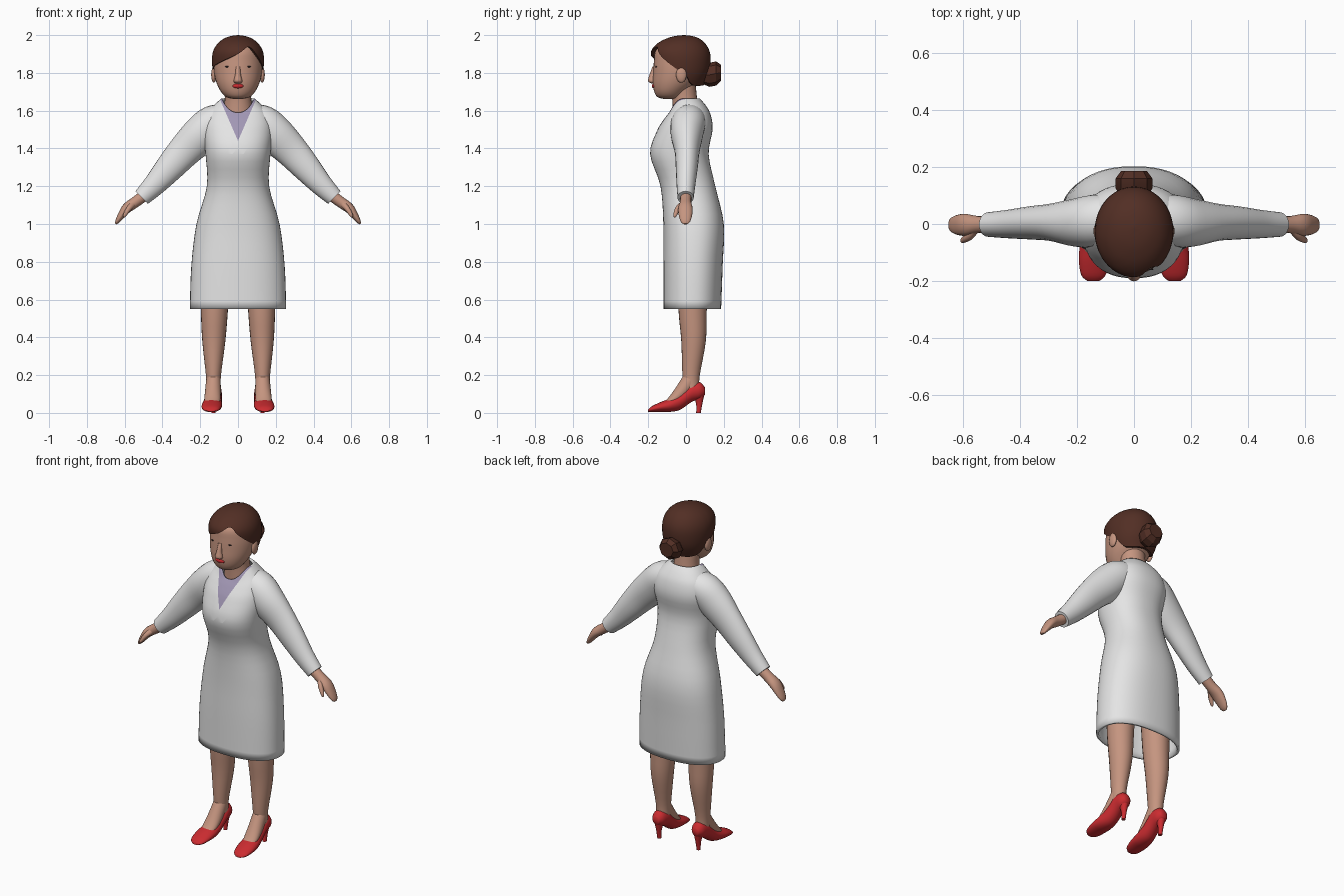
import bpy, bmesh, math
from mathutils import Vector

cube = bpy.data.objects.get("Cube")
if cube:
    bpy.data.objects.remove(cube, do_unlink=True)


def material(name, rgb):
    m = bpy.data.materials.new(name)
    m.use_nodes = True
    m.diffuse_color = (*rgb, 1)
    m.node_tree.nodes["Principled BSDF"].inputs["Base Color"].default_value = (*rgb, 1)
    return m


WHITE = material("coat white", (0.78, 0.78, 0.78))
LILAC = material("blouse lilac", (0.36, 0.31, 0.46))
SKIN = material("skin", (0.56, 0.3, 0.215))
BROWN = material("hair brown", (0.085, 0.028, 0.018))
RED = material("shoe red", (0.6, 0.025, 0.03))
DARK = material("eye dark", (0.03, 0.02, 0.02))
X, Y, Z = Vector((1, 0, 0)), Vector((0, 1, 0)), Vector((0, 0, 1))


def finish(name, bm, mats, mirror=False, angle=50):
    bmesh.ops.remove_doubles(bm, verts=bm.verts, dist=0.0003)
    bmesh.ops.recalc_face_normals(bm, faces=bm.faces)
    me = bpy.data.meshes.new(name)
    bm.to_mesh(me)
    bm.free()
    for m in mats:
        me.materials.append(m)
    for p in me.polygons:
        p.use_smooth = True
    me.set_sharp_from_angle(angle=math.radians(angle))
    ob = bpy.data.objects.new(name, me)
    bpy.context.collection.objects.link(ob)
    if mirror:
        ob.modifiers.new("Mirror", "MIRROR")
    return ob


def smooth_path(keys, steps):
    """Catmull-Rom samples through rows of numbers."""
    out = []
    for i in range(len(keys) - 1):
        a, b, c, d = (keys[min(max(i + k, 0), len(keys) - 1)] for k in (-1, 0, 1, 2))
        for s in range(steps):
            t = s / steps
            out.append([0.5 * (2 * q + (r - p) * t + (2 * p - 5 * q + 4 * r - w) * t * t
                               + (3 * q - p - 3 * r + w) * t ** 3)
                        for p, q, r, w in zip(a, b, c, d)])
    return out + [list(keys[-1])]


def skin_rings(bm, rings, caps):
    rows = [[bm.verts.new(p) for p in r] for r in rings]
    n = len(rows[0])
    for a, b in zip(rows, rows[1:]):
        for i in range(n):
            bm.faces.new((a[i], a[(i + 1) % n], b[(i + 1) % n], b[i]))
    if caps:
        bm.faces.new(rows[0])
        bm.faces.new(rows[-1])


def loft(keys, side=Y, axis=None, n=24, steps=4, power=2, caps=True):
    """Keys: x, y, z, radius across, radius along side, optional front dip."""
    keys = [tuple(k) + (0,) * (6 - len(k)) for k in keys]
    path = smooth_path(keys, steps) if steps > 1 else keys
    pw = lambda v: math.copysign(abs(v) ** (2 / power), v)
    rings = []
    for i, k in enumerate(path):
        t = axis or Vector(path[min(i + 1, len(path) - 1)][:3]) - Vector(path[max(i - 1, 0)][:3])
        across = t.cross(side).normalized()
        ring = []
        for j in range(n):
            a = math.tau * j / n
            p = Vector(k[:3]) + across * k[3] * pw(math.cos(a)) + side * k[4] * pw(math.sin(a))
            ring.append(p - Z * k[5] * max(0, -math.sin(a)) ** 2)
        rings.append(ring)
    bm = bmesh.new()
    skin_rings(bm, rings, caps)
    return bm


def ellipsoid(name, centre, size, mat, mirror=False):
    bm = bmesh.new()
    bmesh.ops.create_uvsphere(bm, u_segments=16, v_segments=10, radius=1)
    for v in bm.verts:
        v.co = Vector(centre) + Vector(a * b for a, b in zip(v.co, size))
    return finish(name, bm, [mat], mirror)


# Coat body, with the blouse as a V cut into the front
coat = loft([(0, .033, .55, .255, .153), (0, .037, .78, .247, .157), (0, .04, 1.0, .22, .16),
             (0, .01, 1.2, .165, .145), (0, -.035, 1.37, .172, .155),
             (0, -.007, 1.5, .185, .148, .01), (0, .005, 1.58, .165, .125, .03),
             (0, .003, 1.63, .125, .1, .05), (0, -.008, 1.665, .088, .08, .075)],
            axis=Z, n=48, power=2.3, caps=False)
V_TIP, V_SLOPE = 1.44, 2.3
for s in (1, -1):
    near = [f for f in coat.faces if f.calc_center_median().z > 1.38
            and f.calc_center_median().y < 0.02]
    geom = list({e for f in near for e in f.edges} | {v for f in near for v in f.verts}) + near
    bmesh.ops.bisect_plane(coat, geom=geom, dist=1e-5, plane_co=(0, 0, V_TIP),
                           plane_no=(s * V_SLOPE, 0, -1))
for f in coat.faces:
    c = f.calc_center_median()
    f.material_index = int(c.y < 0.0 and c.z > V_TIP + abs(c.x) * V_SLOPE)
body = finish("coat_body", coat, [WHITE, LILAC])
hem = body.modifiers.new("Thickness", "SOLIDIFY")
hem.thickness, hem.offset = 0.015, -1

# Sleeves, hands and thumbs
finish("sleeves", loft([(.05, .02, 1.57, .07, .08), (.13, .012, 1.535, .095, .092),
                        (.2, .005, 1.47, .1, .085), (.285, .006, 1.385, .088, .066),
                        (.365, .004, 1.295, .075, .058), (.44, 0, 1.21, .06, .05),
                        (.51, -.002, 1.14, .047, .043)]), [WHITE], True)
finish("hands", loft([(.49, 0, 1.155, .03, .03), (.545, -.002, 1.115, .029, .03),
                      (.587, -.003, 1.085, .027, .038), (.615, -.003, 1.05, .02, .036),
                      (.638, -.003, 1.015, .012, .026), (.647, -.003, 1.0, .004, .012)],
                     n=16), [SKIN], True)
finish("thumbs", loft([(.55, -.015, 1.11, .016, .016), (.575, -.042, 1.085, .014, .015),
                       (.598, -.056, 1.05, .01, .011), (.604, -.06, 1.035, .003, .004)],
                      n=12), [SKIN], True)

# Legs and feet
finish("legs", loft([(.12, .035, .85, .085, .085), (.125, .035, .55, .072, .075),
                     (.128, .04, .38, .061, .065), (.13, .027, .2, .04, .046),
                     (.13, .03, .12, .038, .04)], axis=Z), [SKIN], True)
finish("feet", loft([(.13, .025, .18, .042, .038), (.133, -.025, .11, .038, .042),
                     (.136, -.075, .065, .025, .042), (.138, -.115, .045, .012, .03)],
                    side=X), [SKIN], True)

# Shoes and heels
finish("shoes", loft([(.142, -.2, .012, .006, .02), (.142, -.18, .02, .016, .042),
                      (.14, -.13, .032, .027, .053), (.137, -.08, .042, .036, .053),
                      (.133, -.03, .063, .046, .047), (.13, .03, .108, .05, .044),
                      (.13, .075, .118, .044, .038), (.13, .1, .115, .02, .02)],
                     side=X, axis=Y), [RED], True)
finish("heels", loft([(.13, .066, .11, .03, .034), (.13, .07, .05, .015, .017),
                      (.13, .066, 0, .011, .012)], axis=Z, n=12), [RED], True)

# Neck, head and face
finish("neck", loft([(0, .0, 1.52, .085, .07), (0, -.002, 1.6, .077, .068),
                     (0, -.008, 1.67, .07, .066), (0, -.02, 1.75, .075, .07)], axis=Z),
       [SKIN])
finish("head", loft([(0, -.085, 1.663, .03, .035), (0, -.085, 1.672, .062, .066),
                     (0, -.08, 1.7, .09, .088), (0, -.06, 1.745, .113, .116),
                     (0, -.04, 1.8, .127, .134), (0, -.03, 1.86, .129, .14),
                     (0, -.03, 1.92, .115, .13), (0, -.02, 1.965, .07, .085),
                     (0, -.02, 1.98, .02, .02)], axis=Z, n=32), [SKIN])
finish("nose", loft([(0, -.165, 1.835, .012, .012), (0, -.175, 1.79, .015, .018),
                     (0, -.18, 1.757, .023, .021), (0, -.172, 1.745, .014, .012)],
                    axis=Z, n=12), [SKIN])
ellipsoid("lips", (0, -.169, 1.731), (.03, .012, .013), RED)
ellipsoid("eyes", (.056, -.158, 1.833), (.012, .004, .004), DARK, True)
ellipsoid("ears", (.128, -.025, 1.79), (.014, .028, .042), SKIN, True)


# Hair cap, with a side-parted hairline that varies around the head
def lookup(table, t):
    for a, b in zip(table, table[1:]):
        if t <= b[0]:
            f = (t - a[0]) / (b[0] - a[0])
            return [p + (q - p) * f for p, q in zip(a[1:], b[1:])]
    return table[-1][1:]


PROFILE = smooth_path([(1.72, 0, .085, .09), (1.745, -.008, .107, .105),
                       (1.8, -.02, .131, .143), (1.87, -.026, .138, .157),
                       (1.92, -.03, .13, .153), (1.96, -.024, .104, .122),
                       (1.985, -.015, .068, .08), (1.996, -.012, .034, .04),
                       (2.0, -.01, 0, 0)], 3)
HAIRLINE = smooth_path([(-180, 1.735), (-115, 1.735), (-97, 1.79), (-75, 1.83), (-45, 1.855),
                        (0, 1.9), (28, 1.94), (48, 1.89), (72, 1.835), (97, 1.79),
                        (115, 1.735), (180, 1.735)], 3)
COLS, ROWS = 72, 18
rings = [[] for _ in range(ROWS + 2)]
for i in range(COLS):
    deg = -180 + 360 * i / COLS
    phi = math.radians(deg)
    low = lookup(HAIRLINE, deg)[0]
    for j in range(-1, ROWS + 1):
        z = low + (2.0 - low) * math.sin(math.pi / 2 * max(j, 0) / ROWS)
        cy, rx, ry = lookup(PROFILE, z)
        g = 0.86 if j < 0 else 1
        rings[j + 1].append((g * rx * math.sin(phi), cy - g * ry * math.cos(phi), z))
bm = bmesh.new()
skin_rings(bm, rings, False)
finish("hair", bm, [BROWN])

# Faceted bun at the back
finish("hair_bun", loft([(0, .09, 1.785, .045, .045), (0, .125, 1.79, .064, .064),
                         (0, .16, 1.797, .064, .064), (0, .186, 1.8, .042, .045)],
                        side=X, axis=Y, n=8, steps=1), [BROWN], angle=25)
